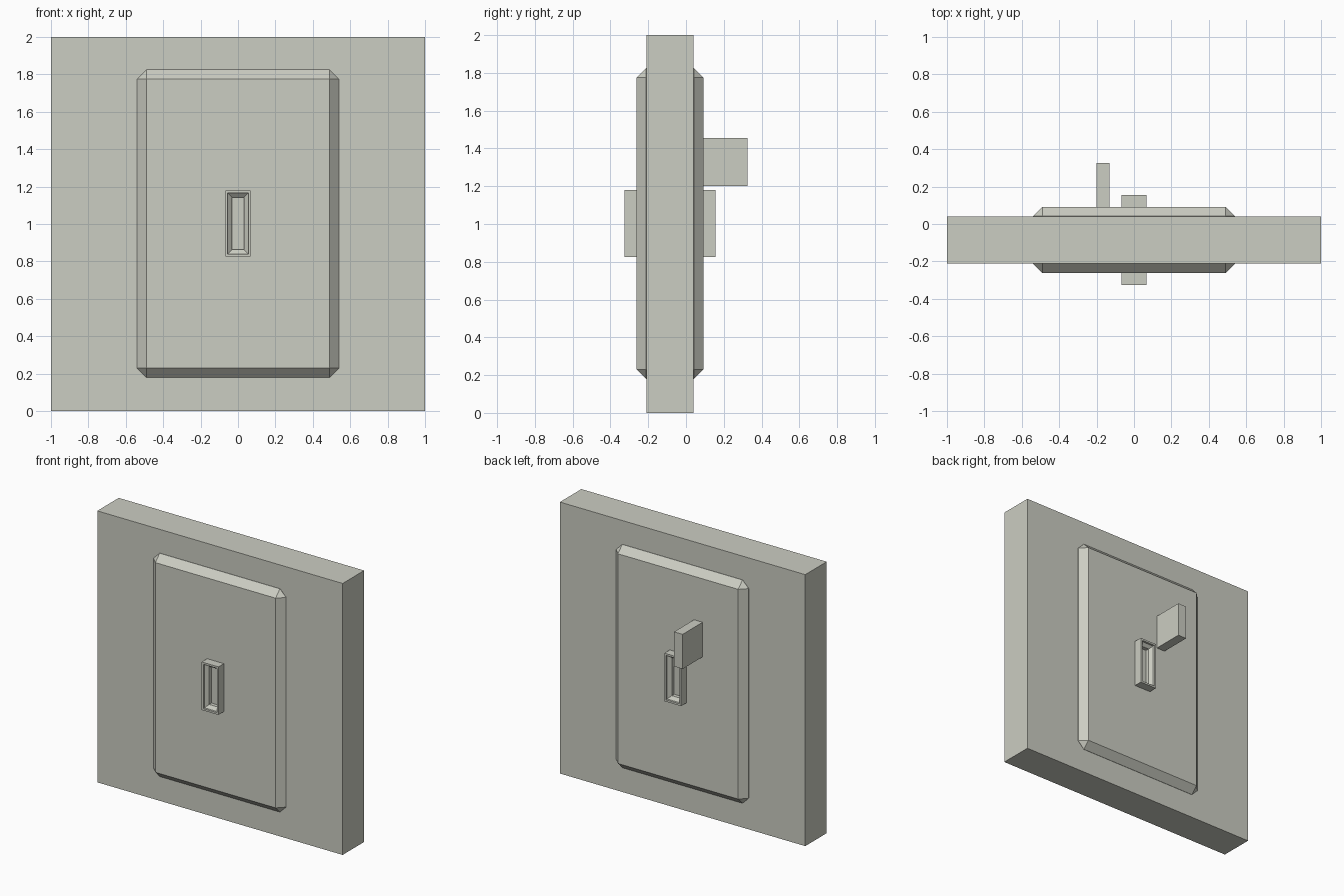
import bpy, bmesh

if "Cube" in bpy.data.objects:
    bpy.data.objects.remove(bpy.data.objects["Cube"])

stone = bpy.data.materials.new("warm grey")
stone.diffuse_color = (0.60, 0.61, 0.54, 1)
stone.use_nodes = True
stone.node_tree.nodes["Principled BSDF"].inputs["Base Color"].default_value = stone.diffuse_color

MID_Y, MID_Z = -0.085, 1.0


def finish(name, bm):
    bmesh.ops.recalc_face_normals(bm, faces=bm.faces)
    mesh = bpy.data.meshes.new(name)
    bm.to_mesh(mesh)
    bm.free()
    mesh.materials.append(stone)
    obj = bpy.data.objects.new(name, mesh)
    bpy.context.collection.objects.link(obj)
    return obj


def box(name, lo, hi, bevel=0):
    bm = bmesh.new()
    bmesh.ops.create_cube(bm, size=1)
    for v in bm.verts:
        v.co = [(a + b) / 2 + c * (b - a) for a, b, c in zip(lo, hi, v.co)]
    if bevel:
        bmesh.ops.bevel(bm, geom=bm.edges[:], offset=bevel,
                        offset_type='OFFSET', segments=1, affect='EDGES')
    return finish(name, bm)


# Square wall slab
box("wall_slab", (-1, -0.21, 0), (1, 0.04, 2))

# Chamfered panel running through the slab
box("door_panel", (-0.54, -0.262, 0.18), (0.54, 0.092, 1.825), 0.05)

# Latch plate projecting from the back
box("latch_plate", (-0.20, 0.05, 1.20), (-0.13, 0.325, 1.455))

# Slot frame: rectangular rings skinned from one end, over the outside, to the other
# each ring: half width, half height, distance from the mid plane
half = [(0.032, 0.140, 0.17), (0.032, 0.140, 0.205), (0.055, 0.163, 0.225),
        (0.055, 0.163, 0.24), (0.068, 0.177, 0.24)]
profile = [(w, h, -d) for w, h, d in half] + [(w, h, d) for w, h, d in reversed(half)]
bm = bmesh.new()
rings = [[bm.verts.new((sx * w, MID_Y + d, MID_Z + 0.003 + sz * h))
          for sx, sz in ((-1, -1), (1, -1), (1, 1), (-1, 1))]
         for w, h, d in profile]
for a, b in zip(rings, rings[1:] + rings[:1]):
    for i in range(4):
        j = (i + 1) % 4
        bm.faces.new((a[i], a[j], b[j], b[i]))
finish("slot_frame", bm)
